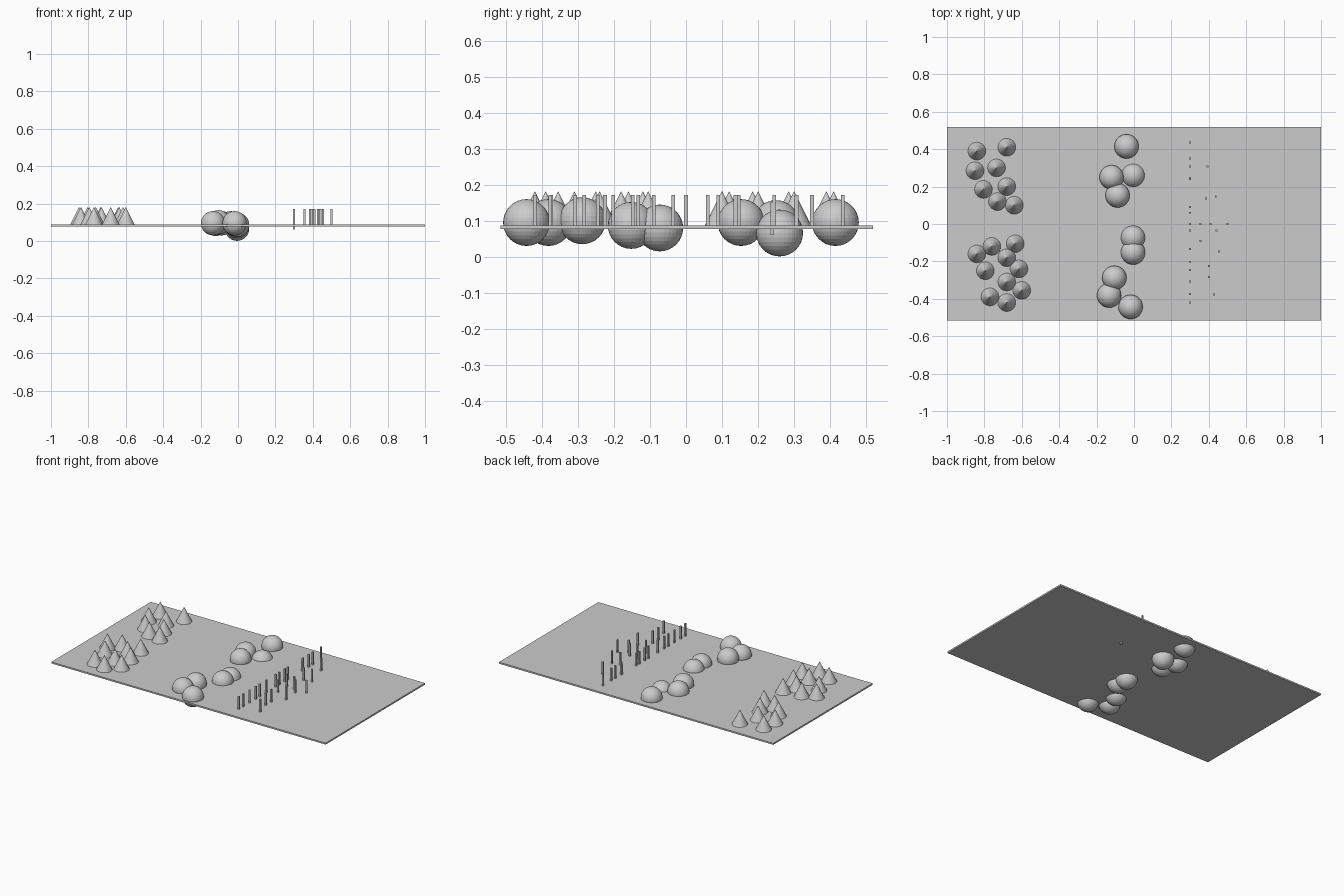
import bpy

BOARD_TOP = 0.087


def name_it(name):
    bpy.context.object.name = name


def box(name, center, size):
    bpy.ops.mesh.primitive_cube_add(size=1, location=center)
    bpy.context.object.scale = size
    name_it(name)


# Ground board
box("board", (0, 0.002, 0.082), (2.0, 1.035, 0.01))

# Conical trees: two groves on the left
TREES = [(-.84, .39), (-.68, .41), (-.85, .285), (-.735, .30), (-.805, .185),
         (-.68, .20), (-.73, .12), (-.64, .10),
         (-.84, -.16), (-.76, -.12), (-.635, -.105), (-.68, -.18), (-.795, -.25),
         (-.615, -.24), (-.68, -.31), (-.60, -.355), (-.77, -.39), (-.68, -.42)]
for x, y in TREES:
    bpy.ops.mesh.primitive_cone_add(vertices=32, radius1=0.05, radius2=0, depth=0.1,
                                    location=(x, y, 0.132))
    name_it("tree")

# Round boulders sunk through the board
BOULDERS = [(-.04, .415, .095), (-.12, .25, .092), (-.005, .26, .066), (-.088, .153, .095),
            (-.005, -.073, .08), (-.005, -.152, .087), (-.105, -.288, .10),
            (-.133, -.382, .095), (-.018, -.443, .095)]
for p in BOULDERS:
    bpy.ops.mesh.primitive_uv_sphere_add(segments=32, ring_count=16, radius=0.065, location=p)
    name_it("boulder")

# Thin posts: a straight row and a scattered group behind it
ROW = [.435, .35, .307, .245, .09, .06, 0, -.035, -.133, -.202, -.245, -.308, -.375, -.42]
SCATTER = [(.392, .307), (.437, .147), (.384, .137), (.355, 0), (.41, 0), (.5, 0),
           (.442, -.035), (.355, -.09), (.455, -.148), (.40, -.225), (.40, -.283),
           (.427, -.377)]
for x, y in [(.3, y) for y in ROW] + SCATTER:
    box("post", (x, y, 0.126), (0.01, 0.01, 0.09))

# One post driven down through the board
box("sunken_post", (.3, .24, 0.106), (0.01, 0.01, 0.09))
